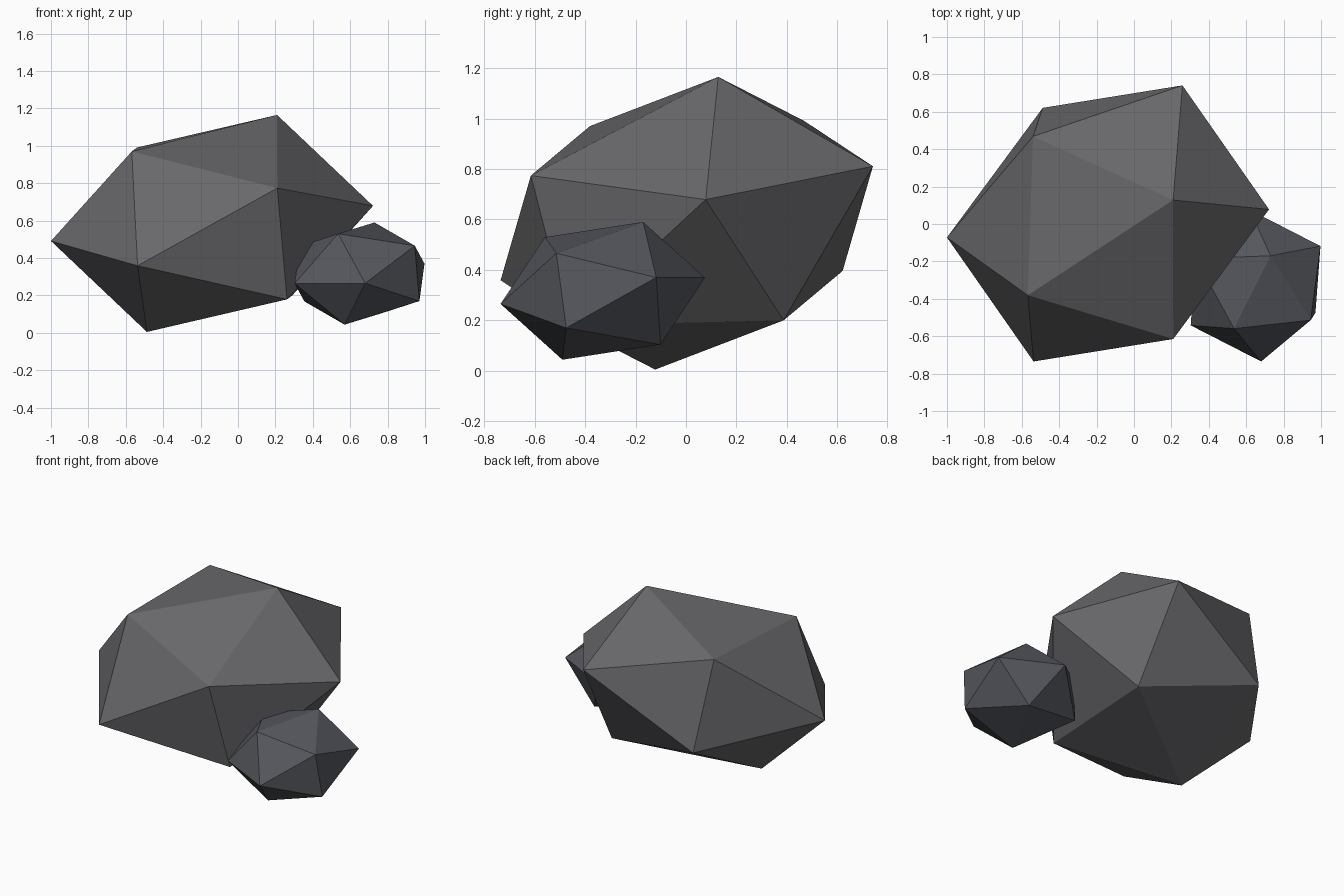
import bpy, bmesh
from mathutils import Vector

if "Cube" in bpy.data.objects:
    bpy.data.objects.remove(bpy.data.objects["Cube"])


def rock(name, centre, corners, colour):
    """Stretched 20-sided stone: six corners, each mirrored through the centre."""
    bm = bmesh.new()
    for c in corners:
        for sign in (1, -1):
            bm.verts.new(Vector(c) * sign)
    bmesh.ops.convex_hull(bm, input=bm.verts)
    bmesh.ops.recalc_face_normals(bm, faces=bm.faces)
    mesh = bpy.data.meshes.new(name)
    bm.to_mesh(mesh)
    bm.free()
    mat = bpy.data.materials.new(name + "_stone")
    mat.diffuse_color = (*colour, 1)
    mat.use_nodes = True
    mat.node_tree.nodes["Principled BSDF"].inputs["Base Color"].default_value = mat.diffuse_color
    mesh.materials.append(mat)
    obj = bpy.data.objects.new(name, mesh)
    obj.location = centre
    bpy.context.collection.objects.link(obj)
    return obj


# Main boulder
rock("large_rock", (-0.139, 0.003, 0.585), [
    (0.861, 0.075, 0.094), (0.348, 0.125, 0.580), (0.398, 0.738, 0.226),
    (0.349, -0.618, 0.189), (-0.429, -0.384, 0.385), (-0.401, 0.465, 0.406)],
    (0.14, 0.14, 0.15))

# Small stone leaning into its front right side
rock("small_rock", (0.650, -0.330, 0.317), [
    (0.080, 0.160, 0.273), (-0.115, -0.229, 0.213), (0.295, -0.184, 0.149),
    (0.347, 0.212, 0.053), (0.030, -0.405, -0.052), (0.320, -0.145, -0.147)],
    (0.09, 0.095, 0.11))
